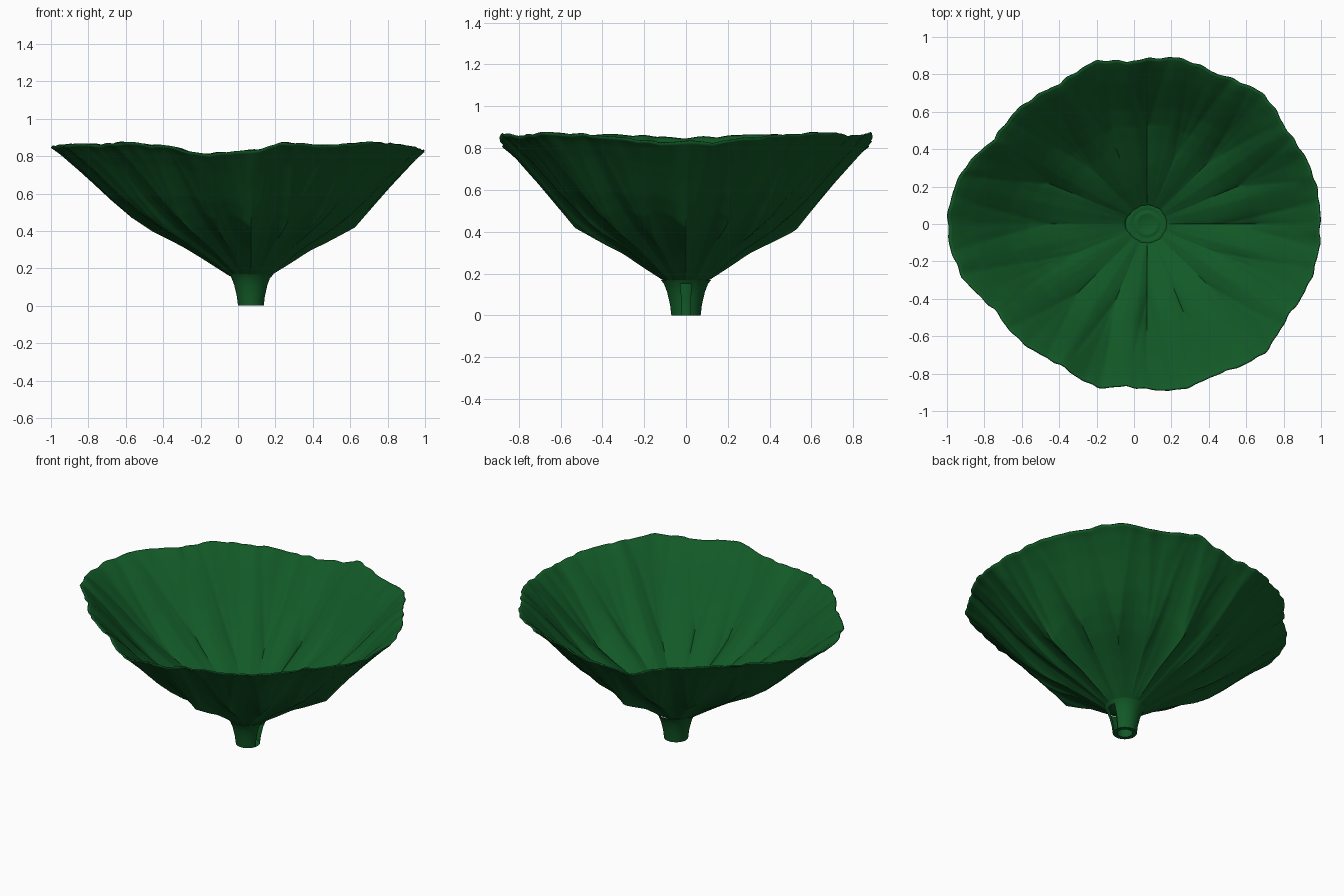
import bpy, bmesh, math

cube = bpy.data.objects.get("Cube")
if cube:
    bpy.data.objects.remove(cube)

CX = 0.07          # the stem stands a little off centre
SEG, VEINS = 384, 16
STEP = math.tau / VEINS

green = bpy.data.materials.new("leaf_green")
green.use_nodes = True
COLOUR = (0.006, 0.1, 0.02, 1)
green.diffuse_color = COLOUR
bsdf = green.node_tree.nodes["Principled BSDF"]
bsdf.inputs["Base Color"].default_value = COLOUR
bsdf.inputs["Roughness"].default_value = 0.8

# Rim: angle in degrees, radius, height (the same on both sides of the x axis)
RIM = [(0, .925, .83), (6, .93, .825), (19, .925, .845), (34, .90, .865),
       (48, .935, .87), (65, .886, .855), (79, .905, .87), (88, .887, .83),
       (97, .874, .82), (107, .915, .81), (122, .885, .855), (138, .925, .87),
       (151, .936, .86), (164, 1.03, .86), (175, 1.066, .85), (180, 1.065, .84)]
# Bowl height against share of the rim radius: along a main rib and between ribs
RIB = [(.11, .16), (.225, .225), (.35, .30), (.6, .425), (.8, .645), (.95, .80), (1, .85)]
PANEL = [(.11, .16), (.25, .265), (.5, .435), (.7, .59), (.87, .75), (.96, .825), (1, .85)]


def lookup(table, x, col=1, soft=False):
    for a, b in zip(table, table[1:]):
        if x <= b[0]:
            t = max(0, (x - a[0]) / (b[0] - a[0]))
            if soft:
                t = t * t * (3 - 2 * t)
            return a[col] + (b[col] - a[col]) * t
    return table[-1][col]


def smooth(x, lo, hi):
    t = min(1, max(0, (x - lo) / (hi - lo)))
    return t * t * (3 - 2 * t)


def veins(a, s):
    """Rib strength near the middle, and depth of the forked creases near the rim."""
    rib = crease = 0
    for j in range(VEINS):
        d = (a - j * STEP + math.pi) % math.tau - math.pi
        if abs(d) > 1.2 * STEP:
            continue
        strength = 1 if j in (0, VEINS // 4, VEINS * 3 // 4) else 0.4
        rib = max(rib, strength * math.exp(-abs(d) / 0.13))
        fork = 0.42 + 0.08 * (j * 5 % 3)
        spread = 0.36 * STEP * max(0, (s - fork) / (1 - fork)) ** 0.7
        crease = max(crease, math.exp(-abs(abs(d) - spread) * s / 0.03))
    return rib, crease * 0.012 * smooth(s, .3, .55) * (1 - 0.4 * smooth(s, .7, 1))


def leaf_point(a, s):
    deg = abs(math.degrees((a + math.pi) % math.tau - math.pi))
    edge = smooth(s, .85, 1)
    ripple = 0.003 * math.sin(37 * a) + 0.002 * math.sin(61 * a + 1)
    r = s * (lookup(RIM, deg, 1) + ripple * edge)
    rib, crease = veins(a, s)
    z = lookup(RIB, s) * rib + lookup(PANEL, s) * (1 - rib) - crease
    z += (lookup(RIM, deg, 2, True) - 0.85) * smooth(s, .45, 1)
    z += 0.002 * math.sin(29 * a) * edge
    return CX + r * math.cos(a), r * math.sin(a), z


def skin(name, rings, keep=lambda i, k: True, cap=False):
    """Join rings of points into a surface."""
    bm = bmesh.new()
    rows = [[bm.verts.new(p) for p in ring] for ring in rings]
    n = len(rows[0])
    for i, (low, high) in enumerate(zip(rows, rows[1:])):
        for k in range(n):
            if keep(i, k):
                m = (k + 1) % n
                bm.faces.new((low[k], low[m], high[m], high[k]))
    if cap:
        bm.faces.new(rows[-1])
    mesh = bpy.data.meshes.new(name)
    bm.to_mesh(mesh)
    bm.free()
    obj = bpy.data.objects.new(name, mesh)
    bpy.context.collection.objects.link(obj)
    mesh.materials.append(green)
    bpy.ops.object.select_all(action="DESELECT")
    obj.select_set(True)
    bpy.context.view_layer.objects.active = obj
    bpy.ops.object.shade_smooth_by_angle(angle=math.radians(50))
    return obj


def revolve(profile, n=48):
    return [[(CX + r * math.cos(k * math.tau / n), r * math.sin(k * math.tau / n), z)
             for k in range(n)] for r, z in profile]


# Leaf bowl
shares = [0.11 + 0.89 * i / 60 for i in range(61)]
bowl = skin("leaf_bowl", [[leaf_point(k * math.tau / SEG, s) for k in range(SEG)]
                          for s in shares])
thick = bowl.modifiers.new("thickness", "SOLIDIFY")
thick.thickness = 0.008
thick.offset = -1

# Ringed button in the middle of the bowl
skin("centre_disc", revolve([(.115, .17), (.1, .172), (.09, .175), (.08, .17), (.07, .17),
                             (.062, .174), (.052, .174), (.045, .17), (.005, .17)]), cap=True)

# Flared stem with a narrow slit on its left side
skin("stem", revolve([(.045, 0), (.07, 0), (.076, .05), (.09, .11), (.105, .15), (.12, .17)]),
     lambda i, k: i in (0, 4) or 2 <= k < 46)

# Bore inside the stem, closed above
skin("stem_bore", revolve([(.045, 0), (.045, .06), (.005, .06)]), cap=True)
skin("stem_core", revolve([(.045, .06), (.055, .16)]))
